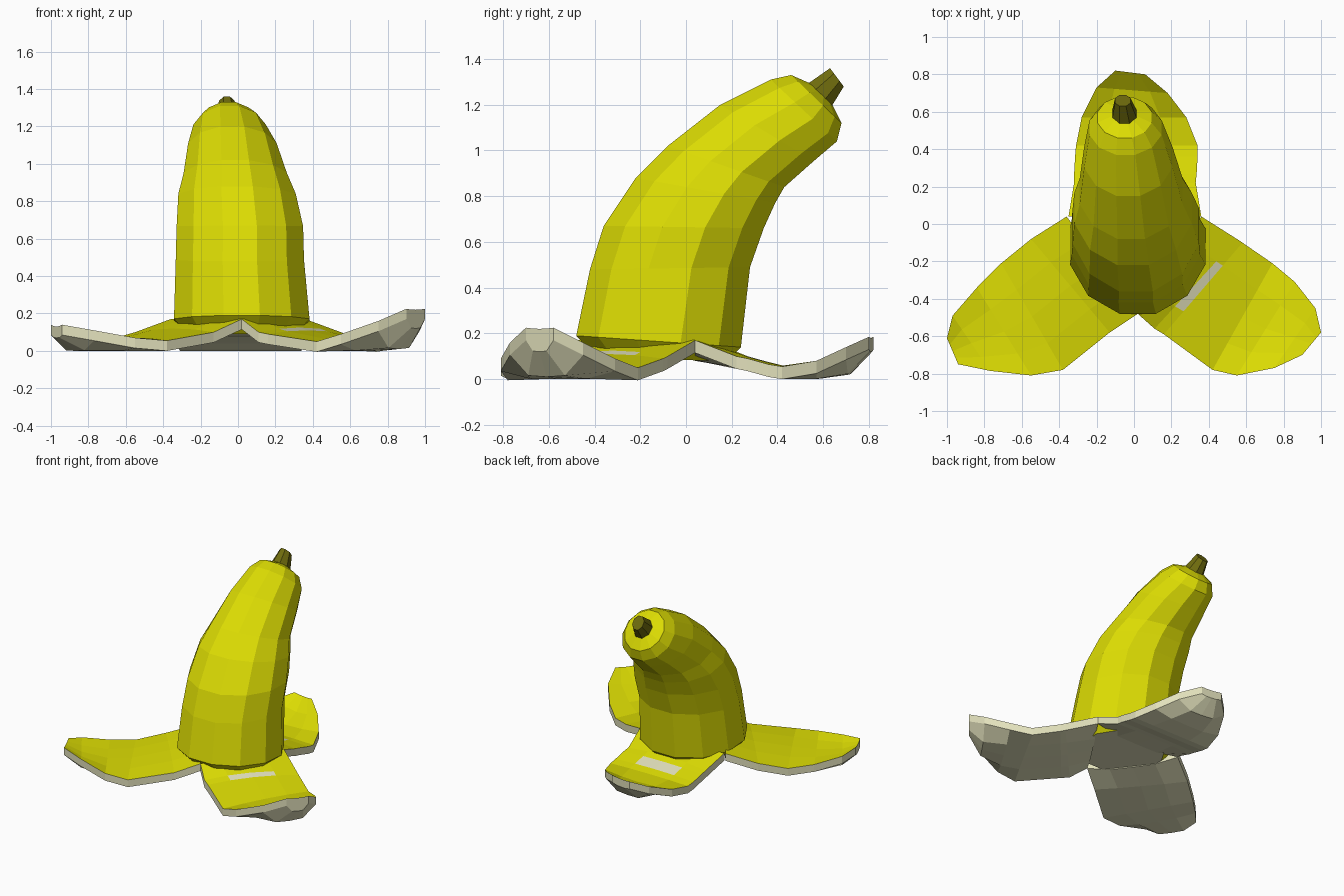
import bpy, bmesh, math
from mathutils import Vector

if "Cube" in bpy.data.objects:
    bpy.data.objects.remove(bpy.data.objects["Cube"])


def material(name, rgb):
    m = bpy.data.materials.new(name)
    m.diffuse_color = (*rgb, 1)
    m.use_nodes = True
    m.node_tree.nodes["Principled BSDF"].inputs["Base Color"].default_value = m.diffuse_color
    return m


YELLOW = material("yellow skin", (0.72, 0.72, 0.001))
CREAM = material("pale inner peel", (0.76, 0.75, 0.50))
STEM = material("olive stem", (0.16, 0.15, 0.004))


def finish(name, bm, mats):
    bmesh.ops.recalc_face_normals(bm, faces=bm.faces)
    me = bpy.data.meshes.new(name)
    bm.to_mesh(me)
    bm.free()
    for m in mats:
        me.materials.append(m)
    ob = bpy.data.objects.new(name, me)
    bpy.context.collection.objects.link(ob)


def loft(name, sections, sides, mats, base_mat=0):
    """Elliptical rings; each is (front y, z, back y, z, centre x, half width)."""
    bm = bmesh.new()
    rings = []
    k = math.cos(math.pi / sides)
    for y0, z0, y1, z1, cx, hw in sections:
        ring = []
        for i in range(sides):
            a = 2 * math.pi * (i + 0.5) / sides
            t = 0.5 - 0.5 * math.cos(a) / k
            ring.append(bm.verts.new((cx + hw * math.sin(a), y0 + (y1 - y0) * t, z0 + (z1 - z0) * t)))
        rings.append(ring)
    for a, b in zip(rings, rings[1:]):
        for i in range(sides):
            j = (i + 1) % sides
            bm.faces.new((a[i], a[j], b[j], b[i]))
    bm.faces.new(rings[0]).material_index = base_mat
    bm.faces.new(rings[-1])
    finish(name, bm, mats)


# Leaning fruit body
loft("banana_body", [
    (-0.39, 0.09, 0.18, 0.08, 0.02, 0.30),
    (-0.48, 0.19, 0.24, 0.14, 0.02, 0.375),
    (-0.42, 0.48, 0.28, 0.49, 0.01, 0.355),
    (-0.36, 0.67, 0.34, 0.66, 0.01, 0.35),
    (-0.22, 0.88, 0.39, 0.77, -0.005, 0.325),
    (-0.08, 1.02, 0.43, 0.84, -0.015, 0.285),
    (0.15, 1.20, 0.56, 0.955, -0.03, 0.245),
    (0.37, 1.31, 0.66, 1.04, -0.045, 0.20),
    (0.46, 1.33, 0.68, 1.12, -0.05, 0.15),
    (0.54, 1.295, 0.64, 1.20, -0.052, 0.07),
], 12, [YELLOW, CREAM], 1)

# Stem
loft("stem", [
    (0.53, 1.29, 0.635, 1.19, -0.05, 0.072),
    (0.63, 1.36, 0.69, 1.28, -0.06, 0.045),
], 8, [STEM])


def flap(name, stations, mirror=1, bare=None):
    """Cupped strip; station: edge A xy, edge B xy, edge top z, centre top z, centre bottom z.
    The middle of segment 'bare' shows the pale inner peel."""
    bm = bmesh.new()
    n = 5
    top, bot = [], []
    for ax, ay, bx, by, ze, zc, zb in stations:
        a, b = Vector((ax * mirror, ay)), Vector((bx * mirror, by))
        tr, br = [], []
        for i in range(n):
            p = a.lerp(b, i / (n - 1))
            q = (2 * i / (n - 1) - 1) ** 2
            e = ze - 0.055
            tr.append(bm.verts.new((p.x, p.y, zc + (ze - zc) * q)))
            br.append(bm.verts.new((p.x, p.y, zb + (e - zb) * q * q)))
        top.append(tr)
        bot.append(br)
    for k in range(len(stations) - 1):
        t, u, b, c = top[k], top[k + 1], bot[k], bot[k + 1]
        for i in range(n - 1):
            f = bm.faces.new((t[i], t[i + 1], u[i + 1], u[i]))
            f.material_index = int(k == bare and i in (1, 2))
            bm.faces.new((b[i], c[i], c[i + 1], b[i + 1])).material_index = 1
        for i in (0, n - 1):
            bm.faces.new((t[i], u[i], c[i], b[i])).material_index = 1
    for k in (0, -1):
        for i in range(n - 1):
            bm.faces.new((top[k][i], top[k][i + 1], bot[k][i + 1], bot[k][i])).material_index = 1
    finish(name, bm, [YELLOW, CREAM])


# Two front flaps, the left one lower at the tip
flap("right_flap", [
    (0.36, 0.04, 0.02, -0.48, 0.17, 0.18, 0.08),
    (0.55, -0.08, 0.11, -0.56, 0.10, 0.125, 0.04),
    (0.58, -0.10, 0.16, -0.59, 0.09, 0.11, 0.03),
    (0.74, -0.21, 0.42, -0.78, 0.05, 0.06, 0.0),
    (0.86, -0.31, 0.55, -0.81, 0.09, 0.07, 0.0),
    (0.97, -0.45, 0.75, -0.77, 0.16, 0.13, 0.01),
    (1.0, -0.58, 0.90, -0.70, 0.225, 0.22, 0.12),
], 1, 1)
flap("left_flap", [
    (0.36, 0.04, -0.02, -0.48, 0.17, 0.18, 0.08),
    (0.55, -0.08, 0.13, -0.58, 0.10, 0.12, 0.04),
    (0.71, -0.21, 0.38, -0.78, 0.055, 0.07, 0.0),
    (0.84, -0.34, 0.55, -0.81, 0.07, 0.06, 0.0),
    (0.97, -0.49, 0.77, -0.785, 0.11, 0.085, 0.0),
    (1.0, -0.61, 0.94, -0.75, 0.14, 0.13, 0.07),
], -1)

# Back flap
flap("back_flap", [
    (0.36, 0.04, -0.35, 0.04, 0.17, 0.17, 0.08),
    (0.33, 0.22, -0.32, 0.22, 0.10, 0.12, 0.05),
    (0.335, 0.27, -0.32, 0.27, 0.09, 0.10, 0.04),
    (0.34, 0.36, -0.315, 0.36, 0.065, 0.075, 0.01),
    (0.34, 0.42, -0.31, 0.42, 0.055, 0.06, 0.0),
    (0.28, 0.57, -0.28, 0.57, 0.08, 0.06, 0.0),
    (0.18, 0.70, -0.20, 0.73, 0.14, 0.10, 0.02),
    (0.06, 0.80, -0.10, 0.82, 0.185, 0.18, 0.12),
], 1, 2)
